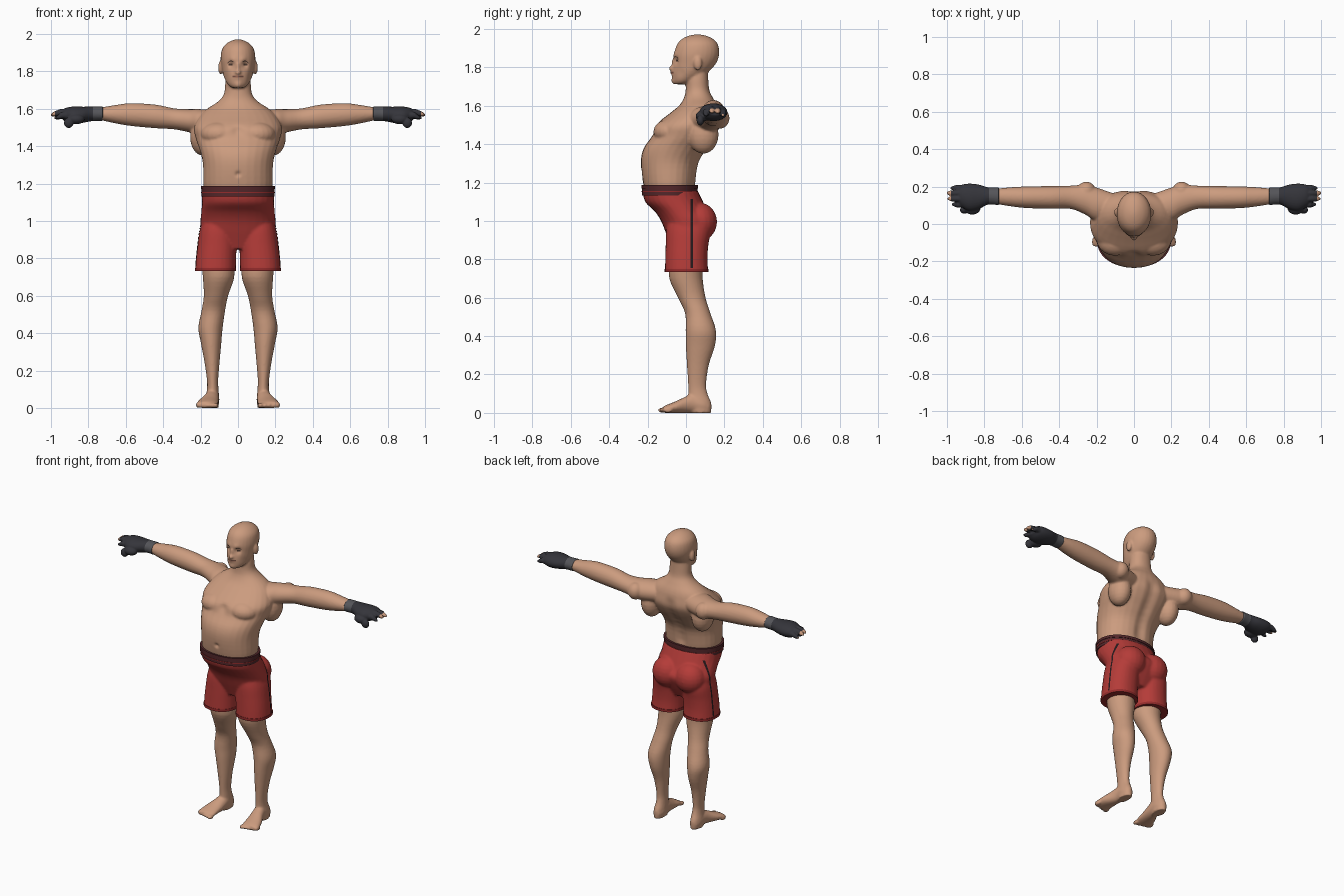
import bpy, bmesh, math
from mathutils import Vector
from mathutils.bvhtree import BVHTree

if "Cube" in bpy.data.objects:
    bpy.data.objects.remove(bpy.data.objects["Cube"], do_unlink=True)


def material(name, r, g, b):
    m = bpy.data.materials.new(name)
    m.use_nodes = True
    m.diffuse_color = (r, g, b, 1)
    bsdf = m.node_tree.nodes["Principled BSDF"]
    bsdf.inputs["Base Color"].default_value = (r, g, b, 1)
    bsdf.inputs["Roughness"].default_value = 0.7
    return m


SKIN = material("skin", 0.6, 0.33, 0.21)
RED = material("red cloth", 0.46, 0.045, 0.04)
HEM = material("dark red hem", 0.3, 0.025, 0.025)
BAND = material("maroon waistband", 0.085, 0.02, 0.023)
BLACK = material("black piping", 0.02, 0.01, 0.012)
GLOVE = material("charcoal glove", 0.035, 0.035, 0.043)
CUFF = material("grey cuff", 0.09, 0.09, 0.1)
LIP = material("lip", 0.36, 0.15, 0.1)
EYE = material("dark eye", 0.07, 0.04, 0.03)

# order of (along, across, across) coordinates for each loft axis
PLACE = {"X": lambda t, a, b: (t, a, b),
         "Y": lambda t, a, b: (a, t, b),
         "Z": lambda t, a, b: (a, b, t)}


def loft(bm, axis, sections, side=1, sides=28, power=2, steps=4):
    """Smooth skin through (along, centre a, centre b, radius a, radius b)."""
    keys = [Vector(s) for s in sections]
    keys = [keys[0]] + keys + [keys[-1]]
    rows = []
    for i in range(1, len(keys) - 2):
        p0, p1, p2, p3 = keys[i - 1:i + 3]
        for k in range(steps):
            t = k / steps
            rows.append(p1 + 0.5 * t * (p2 - p0 + t * (2 * p0 - 5 * p1 + 4 * p2 - p3
                        + t * (3 * (p1 - p2) + p3 - p0))))
    rows.append(keys[-1])
    rings = []
    for t, a, b, ra, rb in rows:
        ring = []
        for j in range(sides):
            w = 2 * math.pi * j / sides
            c, s = math.cos(w), math.sin(w)
            u = math.copysign(abs(c) ** (2 / power), c)
            v = math.copysign(abs(s) ** (2 / power), s)
            x, y, z = PLACE[axis](t, a + ra * u, b + rb * v)
            ring.append(bm.verts.new((x * side, y, z)))
        rings.append(ring)
    faces = [bm.faces.new(rings[0]), bm.faces.new(rings[-1])]
    for r, q in zip(rings, rings[1:]):
        for j in range(sides):
            n = (j + 1) % sides
            faces.append(bm.faces.new((r[j], r[n], q[n], q[j])))
    bmesh.ops.recalc_face_normals(bm, faces=faces)


def blob(bm, centre, size, side=1):
    made = bmesh.ops.create_uvsphere(bm, u_segments=20, v_segments=12, radius=1)
    for v in made["verts"]:
        v.co = Vector((v.co[i] * size[i] + centre[i] for i in range(3)))
        v.co.x *= side
    if side < 0:
        bmesh.ops.reverse_faces(bm, faces=list({f for v in made["verts"] for f in v.link_faces}))


def finish(bm, name, mats, voxel=0, smooth=4):
    """Make the object; a voxel size fuses its parts into one soft surface."""
    me = bpy.data.meshes.new(name)
    bm.to_mesh(me)
    bm.free()
    ob = bpy.data.objects.new(name, me)
    bpy.context.collection.objects.link(ob)
    if voxel:
        mod = ob.modifiers.new("fuse", "REMESH")
        mod.mode, mod.voxel_size = "VOXEL", voxel
        mod = ob.modifiers.new("soften", "SMOOTH")
        mod.factor, mod.iterations = 0.5, smooth
        dg = bpy.context.evaluated_depsgraph_get()
        me = bpy.data.meshes.new_from_object(ob.evaluated_get(dg))
        ob.modifiers.clear()
        ob.data = me
    me.materials.clear()
    for m in mats:
        me.materials.append(m)
    for p in me.polygons:
        p.use_smooth, p.material_index = True, 0
    if not voxel:
        me.set_sharp_from_angle(angle=math.radians(50))
    return ob


def pull(ob, centre, radius, offset):
    """Soft mirrored push, for hollows and swellings."""
    c = Vector(centre)
    for v in ob.data.vertices:
        d = (Vector((abs(v.co.x), v.co.y, v.co.z)) - c).length / radius
        if d < 3:
            v.co += Vector(offset) * math.exp(-d * d)


def plate(target, name, mat, path, width, ray):
    """Thin strip laid on the target's surface along a path."""
    tree = BVHTree.FromPolygons([v.co for v in target.data.vertices],
                                [p.vertices for p in target.data.polygons])
    bm, ray, rows = bmesh.new(), Vector(ray), []
    for p in path:
        pair = []
        for s in (-1, 1):
            start = Vector(p) + Vector(width) * s / 2 - ray
            hit = tree.ray_cast(start, ray)[0]
            if hit:
                pair.append(bm.verts.new(hit - ray * 0.003))
        if len(pair) == 2:
            rows.append(pair)
    for a, b in zip(rows, rows[1:]):
        f = bm.faces.new((a[0], a[1], b[1], b[0]))
        f.normal_update()
        if f.normal.dot(ray) > 0:
            f.normal_flip()
    return finish(bm, name, [mat])


# Body: torso and neck, head, then paired limbs
bm = bmesh.new()
loft(bm, "Z", [(1.1, 0, -.08, .16, .11), (1.18, 0, -.085, .184, .135), (1.3, 0, -.083, .187, .152),
               (1.375, 0, -.055, .203, .167), (1.44, 0, -.012, .225, .167), (1.5, 0, .012, .235, .17),
               (1.56, 0, .045, .205, .13), (1.6, 0, .063, .165, .1), (1.64, 0, .065, .105, .076),
               (1.68, 0, .06, .075, .062), (1.74, 0, .058, .068, .058), (1.8, 0, .06, .06, .055)], power=2.15)
loft(bm, "Z", [(1.712, 0, -.025, .03, .038), (1.73, 0, -.008, .054, .06), (1.77, 0, .02, .075, .09),
               (1.82, 0, .045, .087, .111), (1.87, 0, .055, .093, .118), (1.92, 0, .06, .085, .106),
               (1.95, 0, .06, .06, .078), (1.966, 0, .06, .03, .04), (1.972, 0, .06, .005, .006)])
blob(bm, (0, -.066, 1.795), (.017, .023, .014))
blob(bm, (0, -.058, 1.82), (.011, .018, .032))
for s in (-1, 1):
    blob(bm, (.093, .062, 1.82), (.013, .022, .036), s)
    blob(bm, (.1, -.085, 1.465), (.1, .085, .065), s)
    blob(bm, (.19, .09, 1.45), (.066, .08, .1), s)
    blob(bm, (.255, .175, 1.535), (.05, .052, .055), s)
    loft(bm, "X", [(.1, .09, 1.53, .07, .06), (.2, .105, 1.53, .09, .068), (.26, .13, 1.536, .08, .062),
                   (.34, .143, 1.546, .062, .056), (.44, .142, 1.559, .061, .063),
                   (.57, .143, 1.569, .058, .061), (.65, .145, 1.571, .052, .05),
                   (.73, .148, 1.573, .042, .035), (.77, .15, 1.573, .038, .032)], s)
    loft(bm, "Z", [(0, .137, .075, .033, .056), (.05, .137, .07, .036, .062), (.1, .135, .062, .031, .05),
                   (.15, .136, .058, .03, .047), (.25, .139, .062, .041, .057), (.35, .144, .075, .055, .076),
                   (.43, .147, .077, .065, .079), (.52, .132, .061, .063, .066), (.6, .118, .03, .065, .072),
                   (.7, .104, 0, .084, .087), (.79, .11, 0, .085, .088)], s)
    loft(bm, "Y", [(.125, .137, .03, .022, .028), (.09, .137, .04, .036, .039), (.04, .138, .05, .038, .05),
                   (0, .145, .043, .043, .043), (-.05, .158, .031, .053, .031),
                   (-.1, .166, .021, .058, .021), (-.12, .168, .016, .052, .015)], s)
    for i in range(5):
        blob(bm, (.121 + .023 * i, -.122 + .007 * i, .014), (.016 - .001 * i, .024, .014), s)
body = finish(bm, "body", [SKIN], 0.0065)

# Sculpted hollows and swellings
pull(body, (.04, -.06, 1.837), .02, (0, .015, 0))
pull(body, (.03, -.06, 1.86), .02, (0, -.006, 0))
pull(body, (0, -.068, 1.773), .02, (0, -.008, 0))
pull(body, (0, -.065, 1.728), .02, (0, -.008, 0))
pull(body, (.07, -.03, 1.77), .025, (0, .006, 0))
pull(body, (0, -.237, 1.25), .013, (0, .014, 0))
pull(body, (0, -.165, 1.48), .03, (0, .014, 0))
for i in range(8):
    pull(body, (0, .05 + .017 * i, 1.22 + .042 * i), .034, (0, -.012, 0))

# Face details
for s, side in ((1, "left"), (-1, "right")):
    plate(body, side + "_eye", EYE, [(s * (.03 + .004 * i), 0, 1.836) for i in range(6)],
          (0, 0, .01), (0, 1, 0))
    plate(body, side + "_brow", EYE, [(s * (.025 + .006 * i), 0, 1.856 - .0012 * (i - 2) ** 2) for i in range(6)],
          (0, 0, .004), (0, 1, 0))
plate(body, "lips", LIP, [(.006 * i, 0, 1.772) for i in range(-5, 6)], (0, 0, .011), (0, 1, 0))
plate(body, "mouth_line", EYE, [(.006 * i, -.004, 1.772) for i in range(-5, 6)], (0, 0, .003), (0, 1, 0))

# Shorts: seat, buttocks and two wide legs
bm = bmesh.new()
loft(bm, "Z", [(.85, 0, .005, .1, .075), (.93, 0, .01, .19, .112), (1, 0, .008, .2, .138),
               (1.05, 0, -.025, .196, .138), (1.1, 0, -.062, .193, .151), (1.16, 0, -.083, .191, .143)],
     power=2.2)
for s in (-1, 1):
    blob(bm, (.085, .07, .995), (.1, .092, .1), s)
    loft(bm, "Z", [(.735, .12, .003, .109, .113), (.8, .117, .002, .107, .11), (.87, .112, .005, .104, .111),
                   (.95, .108, .012, .097, .115), (1.02, .1, .01, .085, .1)], s, power=2.2)
shorts = finish(bm, "shorts", [RED], 0.007, 6)

# Hems, side piping and waistband
for s, side in ((1, "left"), (-1, "right")):
    bm = bmesh.new()
    loft(bm, "Z", [(.733, .12, .003, .11, .114), (.75, .12, .003, .11, .114)], s, 40, 2.2, 1)
    finish(bm, side + "_hem", [HEM])
    plate(shorts, side + "_piping", BLACK, [(0, .03, .755 + .02 * i) for i in range(19)],
          (0, .011, 0), (-s, 0, 0))
for name, mat, low, high, grow in (("waistband", BAND, 1.132, 1.172, 0), ("waistband_trim", HEM, 1.15, 1.155, .002),
                                   ("waistband_edge", BAND, 1.17, 1.187, .003)):
    bm = bmesh.new()
    loft(bm, "Z", [(z, 0, -.085, .195 + grow, .145 + grow) for z in (low, high)], 1, 56, 2.15, 1)
    finish(bm, name, [mat])

# Open-fingered gloves with a cuff and bare fingertips
for s, side in ((1, "left"), (-1, "right")):
    bm = bmesh.new()
    loft(bm, "X", [(.722, .148, 1.574, .048, .039), (.78, .15, 1.573, .046, .039), (.83, .145, 1.568, .066, .043),
                   (.88, .143, 1.566, .073, .046), (.92, .15, 1.567, .06, .038), (.945, .152, 1.57, .04, .02)], s)
    for y, z, tip in ((.105, 1.562, .975), (.135, 1.578, .997), (.165, 1.576, 1.002), (.192, 1.56, .982)):
        loft(bm, "X", [(.89, y, z, .016, .018), (.94, y, z + .004, .017, .018), (tip - .02, y, z - .004, .014, .014),
                       (tip, y, z - .01, .005, .005)], s, 12)
    blob(bm, (.865, .085, 1.545), (.045, .035, .028), s)
    blob(bm, (.905, .075, 1.525), (.026, .02, .028), s)
    glove = finish(bm, side + "_glove", [GLOVE, CUFF, SKIN], 0.0045, 2)
    for p in glove.data.polygons:
        x = abs(p.center.x)
        p.material_index = 1 if x < .775 else 2 if x > .978 else 0
